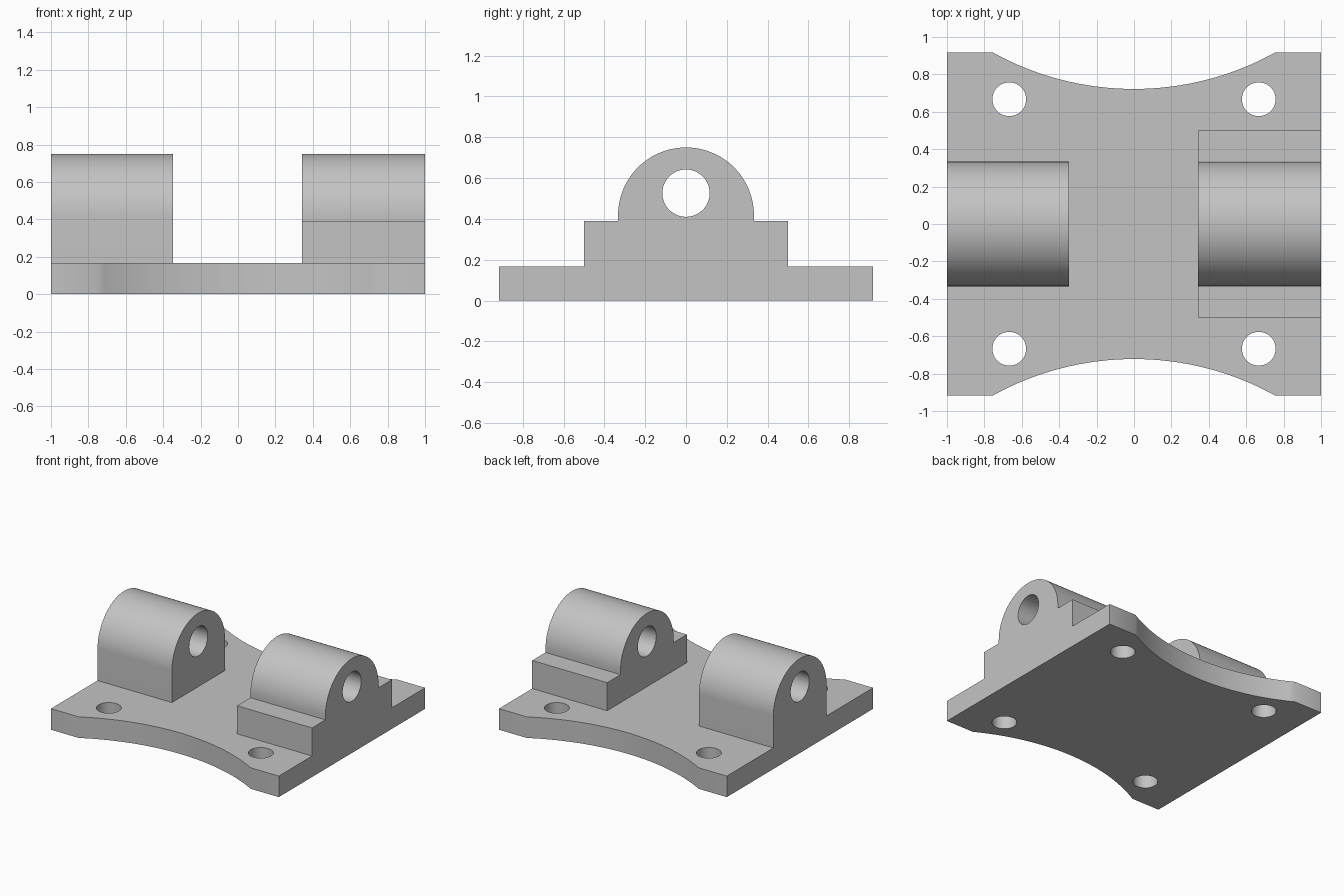
import bpy, bmesh, math
from mathutils import Vector

if "Cube" in bpy.data.objects:
    bpy.data.objects.remove(bpy.data.objects["Cube"])

grey = bpy.data.materials.new("plain_grey")
grey.diffuse_color = (0.55, 0.55, 0.55, 1)
grey.use_nodes = True
grey.node_tree.nodes["Principled BSDF"].inputs["Base Color"].default_value = grey.diffuse_color


def arc(cx, cy, r, a0, a1, n):
    """Points along an arc, end points included; angles in degrees."""
    return [(cx + r * math.cos(math.radians(a0 + (a1 - a0) * i / n)),
             cy + r * math.sin(math.radians(a0 + (a1 - a0) * i / n)))
            for i in range(n + 1)]


def circle(cx, cy, r, n=48):
    return arc(cx, cy, r, 0, 360, n)[:-1]


def extrude_profile(name, loops, to3d, offset):
    """Fill an outline with holes and extrude it along offset."""
    bm = bmesh.new()
    edges = []
    for loop in loops:
        vs = [bm.verts.new(to3d(*p)) for p in loop]
        edges += [bm.edges.new((vs[i - 1], vs[i])) for i in range(len(vs))]
    bmesh.ops.triangle_fill(bm, edges=edges, use_beauty=True)
    ext = bmesh.ops.extrude_face_region(bm, geom=bm.faces[:], use_keep_orig=True)
    bmesh.ops.translate(bm, vec=Vector(offset),
                        verts=[g for g in ext["geom"] if isinstance(g, bmesh.types.BMVert)])
    bmesh.ops.recalc_face_normals(bm, faces=bm.faces)
    mesh = bpy.data.meshes.new(name)
    bm.to_mesh(mesh)
    bm.free()
    mesh.materials.append(grey)
    obj = bpy.data.objects.new(name, mesh)
    bpy.context.collection.objects.link(obj)
    bpy.ops.object.select_all(action='DESELECT')
    obj.select_set(True)
    bpy.context.view_layer.objects.active = obj
    bpy.ops.object.shade_smooth_by_angle(angle=math.radians(30))
    return obj


# Base plate: concave front and back edges, four bolt holes
half_y, plate_z = 0.917, 0.167
chord, sag = 0.755, 0.195
radius = (chord ** 2 + sag ** 2) / (2 * sag)
half = math.degrees(math.asin(chord / radius))
cy = half_y - sag + radius
back = arc(0, cy, radius, 270 + half, 270 - half, 32)
front = [(-x, -y) for x, y in back]
outline = [(1, half_y)] + back + [(-1, half_y), (-1, -half_y)] + front + [(1, -half_y)]
holes = [circle(sx * 0.667, sy * 0.667, 0.09) for sx in (-1, 1) for sy in (-1, 1)]
extrude_profile("base_plate", [outline] + holes,
                lambda x, y: (x, y, 0), (0, 0, plate_z))

# Pivot lugs: round-topped blocks with a pin hole along x
lug_r, lug_top, step_y, step_z = 0.333, 0.75, 0.5, 0.39
dome = arc(0, lug_top - lug_r, lug_r, 0, 180, 48)
pin = circle(0, 0.526, 0.116)
plain = dome + [(-lug_r, plate_z), (lug_r, plate_z)]
stepped = dome + [(-lug_r, step_z), (-step_y, step_z), (-step_y, plate_z),
                  (step_y, plate_z), (step_y, step_z), (lug_r, step_z)]
extrude_profile("left_lug", [plain, pin],
                lambda y, z: (-1, y, z), (0.653, 0, 0))
extrude_profile("right_stepped_lug", [stepped, pin],
                lambda y, z: (0.342, y, z), (0.658, 0, 0))
